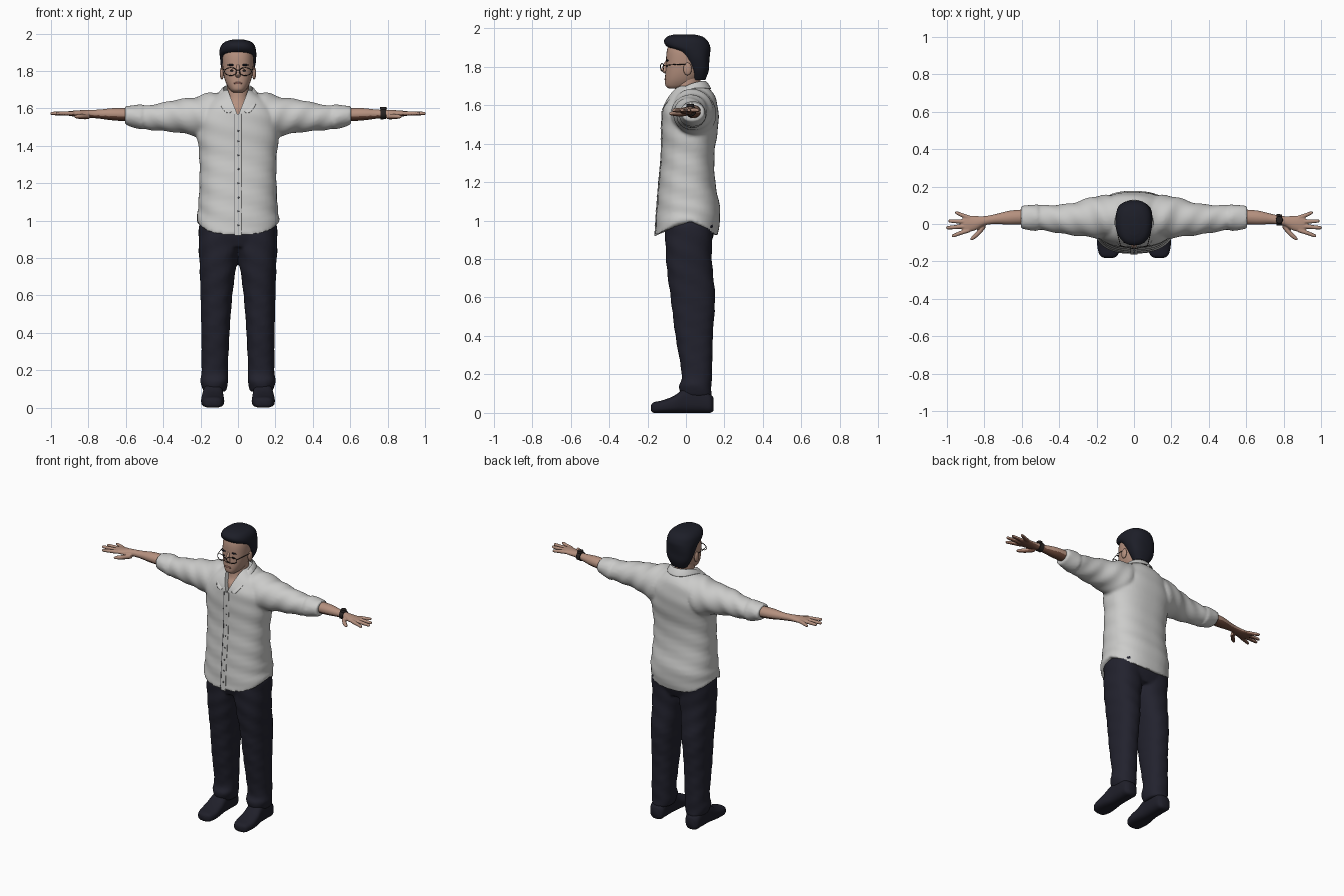
import bpy, bmesh, math
from mathutils import Vector

if "Cube" in bpy.data.objects:
    bpy.data.objects.remove(bpy.data.objects["Cube"])


def material(name, r, g, b):
    m = bpy.data.materials.new(name)
    m.use_nodes = True
    m.diffuse_color = (r, g, b, 1)
    bsdf = m.node_tree.nodes["Principled BSDF"]
    bsdf.inputs["Base Color"].default_value = (r, g, b, 1)
    bsdf.inputs["Roughness"].default_value = 0.8
    return m


SHIRT = material("shirt off white", .6, .6, .59)
SKIN = material("skin", .46, .28, .21)
PALM = material("palm brown", .16, .07, .045)
TROUSER = material("trouser navy", .016, .016, .027)
SHOE = material("shoe dark", .014, .014, .023)
HAIR = material("hair black", .012, .013, .021)
WIRE = material("wire and watch black", .02, .016, .015)
LIP = material("lip", .3, .14, .11)
SEAM = material("seam grey", .12, .12, .13)


def finish(name, bm, mat):
    bmesh.ops.recalc_face_normals(bm, faces=bm.faces)
    me = bpy.data.meshes.new(name)
    bm.to_mesh(me)
    bm.free()
    me.materials.append(mat)
    ob = bpy.data.objects.new(name, me)
    bpy.context.collection.objects.link(ob)
    return ob


def smooth_rings(rings, steps):
    """Catmull-Rom samples through the ring sizes."""
    out = []
    for i in range(len(rings) - 1):
        p = [rings[max(0, min(len(rings) - 1, i + k))] for k in (-1, 0, 1, 2)]
        for j in range(steps):
            u = j / steps
            out.append([.5 * (2 * b + (c - a) * u + (2 * a - 5 * b + 4 * c - d) * u * u
                              + (3 * b - a - 3 * c + d) * u ** 3) for a, b, c, d in zip(*p)])
    return out + [rings[-1]]


def loft(name, rings, mat, axis="z", side=1, power=2.0, wave=0, n=32, steps=5):
    """Rings are (along, a0, a1, b0, b1), or (along, half a, b0, b1)."""
    rings = [r if len(r) == 5 else (r[0], -r[1], r[1], r[2], r[3]) for r in rings]
    bm = bmesh.new()
    loops = []
    for t, a0, a1, b0, b1 in smooth_rings(rings, steps):
        loop = []
        for k in range(n):
            th = math.tau * k / n
            c, s = math.cos(th), math.sin(th)
            f = 1 + wave * math.sin(55 * t + 3 * th)
            a = (a0 + a1) / 2 + f * (a1 - a0) / 2 * math.copysign(abs(c) ** (2 / power), c)
            b = (b0 + b1) / 2 + f * (b1 - b0) / 2 * math.copysign(abs(s) ** (2 / power), s)
            x, y, z = {"z": (a, b, t), "x": (t, a, b), "y": (a, t, b)}[axis]
            loop.append(bm.verts.new((x * side, y, max(z, 0))))
        loops.append(loop)
    for lo, hi in zip(loops, loops[1:]):
        for k in range(n):
            bm.faces.new((lo[k], lo[(k + 1) % n], hi[(k + 1) % n], hi[k]))
    bm.faces.new(loops[0])
    bm.faces.new(loops[-1])
    return finish(name, bm, mat)


def fuse(name, parts, mat, voxel, rounds, cutter=None):
    """Merge overlapping parts into one continuous skin."""
    bm = bmesh.new()
    for p in parts:
        bm.from_mesh(p.data)
        bpy.data.objects.remove(p)
    ob = finish(name, bm, mat)
    rm = ob.modifiers.new("remesh", "REMESH")
    rm.mode, rm.voxel_size = "VOXEL", voxel
    sm = ob.modifiers.new("smooth", "SMOOTH")
    sm.iterations = rounds
    if cutter:
        bo = ob.modifiers.new("cut", "BOOLEAN")
        bo.object, bo.operation, bo.solver = cutter, "DIFFERENCE", "EXACT"
    graph = bpy.context.evaluated_depsgraph_get()
    me = bpy.data.meshes.new_from_object(ob.evaluated_get(graph))
    ob.modifiers.clear()
    ob.data = me
    me.materials.clear()
    me.materials.append(mat)
    for f in me.polygons:
        f.material_index = 0
    if cutter:
        bpy.data.objects.remove(cutter)
    return ob


def ball(name, loc, size, mat):
    bpy.ops.mesh.primitive_uv_sphere_add(segments=20, ring_count=12, location=loc)
    ob = bpy.context.object
    ob.name, ob.scale = name, size
    ob.data.materials.append(mat)
    return ob


def tube(name, pts, r, mat, cyclic=False):
    cu = bpy.data.curves.new(name, "CURVE")
    cu.dimensions, cu.bevel_depth, cu.bevel_resolution = "3D", r, 2
    sp = cu.splines.new("POLY")
    sp.points.add(len(pts) - 1)
    for q, p in zip(sp.points, pts):
        q.co = (*p, 1)
    sp.use_cyclic_u = cyclic
    cu.materials.append(mat)
    ob = bpy.data.objects.new(name, cu)
    bpy.context.collection.objects.link(ob)


# Shirt: body with curved hem, sleeves and rolled cuffs, open neck
TORSO = [(.92, .222, -.16, .165), (1.05, .213, -.152, .178), (1.2, .206, -.14, .152),
         (1.35, .207, -.127, .148), (1.48, .222, -.126, .167), (1.57, .213, -.122, .168),
         (1.63, .17, -.1, .157), (1.67, .115, -.075, .135), (1.7, .075, -.05, .105)]
body = loft("body", TORSO, SHIRT, power=2.4, wave=.012, n=64)
for v in body.data.vertices:
    v.co.z += .075 * (v.co.x / .222) ** 4 * max(0, (1.1 - v.co.z) / .18)
parts = [body]
for s in (1, -1):
    parts.append(loft("sleeve", [
        (.08, -.07, .14, 1.42, 1.69), (.16, -.078, .155, 1.43, 1.682), (.24, -.07, .14, 1.455, 1.658),
        (.33, -.06, .112, 1.472, 1.647), (.42, -.046, .102, 1.48, 1.627), (.5, -.032, .1, 1.49, 1.615),
        (.59, -.02, .09, 1.52, 1.605)], SHIRT, "x", s, wave=.035))
    parts.append(loft("cuff", [(.515, -.037, .106, 1.485, 1.621), (.56, -.033, .102, 1.498, 1.618),
                               (.605, -.026, .096, 1.515, 1.611)], SHIRT, "x", s, wave=.02))
bm = bmesh.new()
tri = [[bm.verts.new((x, y, z)) for x, z in ((0, 1.56), (.075, 1.75), (-.075, 1.75))]
       for y in (-.3, -.02)]
for t in tri:
    bm.faces.new(t)
for k in range(3):
    bm.faces.new((tri[0][k], tri[0][k - 1], tri[1][k - 1], tri[1][k]))
wedge = finish("neck_cutter", bm, SHIRT)
wedge.hide_render = True
fuse("shirt", parts, SHIRT, .009, 4, wedge)

# Front placket, seam and buttons follow the shirt front
front = [(r[0], r[2]) for r in TORSO[:6]]
loft("placket", [(z, -.017, .018, y - .003, y + .006) for z, y in front], SHIRT, power=8)
loft("placket_seam", [(z, -.02, -.015, y - .004, y + .005) for z, y in front], SEAM, power=8)
for z, y in smooth_rings(front[:-1], 2)[1:]:
    ball("button", (.002, y - .003, z), (.005, .003, .005), SEAM)

# Collar
inner = [(0, .108, 1.728), (.06, .085, 1.728), (.082, .02, 1.715), (.066, -.05, 1.67), (.012, -.122, 1.58)]
outer = [(0, .14, 1.68), (.075, .115, 1.685), (.112, .02, 1.693), (.105, -.1, 1.625), (.062, -.133, 1.56)]
bm = bmesh.new()
rows = [[bm.verts.new(p) for p in row] for row in (inner, outer)]
for k in range(4):
    bm.faces.new((rows[0][k], rows[0][k + 1], rows[1][k + 1], rows[1][k]))
collar = finish("collar", bm, SHIRT)
collar.modifiers.new("mirror", "MIRROR").use_clip = True
collar.modifiers.new("thickness", "SOLIDIFY").thickness = .008
collar.modifiers["thickness"].offset = 0
collar.modifiers.new("round", "SUBSURF").levels = 2

# Trousers
parts = [loft("seat", [(.86, .17, -.09, .12), (.93, .2, -.11, .145), (1.02, .195, -.11, .15)], TROUSER, power=2.5)]
for s in (1, -1):
    parts.append(loft("leg", [
        (.085, .065, .185, -.02, .135), (.14, .052, .2, -.037, .132), (.2, .054, .195, -.022, .135),
        (.4, .045, .196, -.055, .14), (.6, .03, .2, -.08, .152), (.75, .01, .205, -.1, .138),
        (.87, -.01, .21, -.107, .135), (.98, -.01, .208, -.11, .15)], TROUSER, "z", s, 2.3, .02))
fuse("trousers", parts, TROUSER, .01, 3)

# Shoes
for s in (1, -1):
    loft("shoe", [(-.182, .115, .155, .012, .04), (-.168, .088, .182, 0, .055), (-.12, .074, .196, 0, .066),
                  (-.06, .076, .195, 0, .09), (0, .08, .187, 0, .13), (.08, .08, .185, 0, .13),
                  (.125, .085, .18, 0, .1), (.142, .105, .16, .01, .08)], SHOE, "y", s, 2.8)

# Forearms, hands and fingers, with darker undersides
FINGERS = [(.034, .957, .06), (.012, .992, .016), (-.011, 1.004, -.02), (-.033, .975, -.063)]
for s, label in ((1, "left"), (-1, "right")):
    parts = [loft("forearm", [
        (.55, .0, .08, 1.53, 1.6), (.66, -.004, .072, 1.535, 1.602), (.74, 0, .053, 1.545, 1.594),
        (.8, -.008, .042, 1.55, 1.592), (.85, -.034, .043, 1.553, 1.59), (.9, -.045, .046, 1.56, 1.586),
        (.915, -.038, .04, 1.565, 1.582)], SKIN, "x", s)]
    for base, tip, y in FINGERS:
        path = [(.88, base, .012), ((.88 + tip) / 2, (base + y) / 2, .0115), (tip - .008, y, .009), (tip, y, .004)]
        parts.append(loft("finger", [(x, c - r, c + r, 1.573 - r, 1.573 + r) for x, c, r in path], SKIN, "x", s))
    thumb = [(.795, -.005, .018), (.83, -.045, .018), (.862, -.073, .013), (.874, -.081, .006)]
    parts.append(loft("thumb", [(x, c - r, c + r, 1.556 - r * .8, 1.556 + r * .8) for x, c, r in thumb], SKIN, "x", s))
    arm = fuse(label + "_forearm_and_hand", parts, SKIN, .0045, 2)
    arm.data.materials.append(PALM)
    for f in arm.data.polygons:
        f.material_index = int(f.normal.z < -.35)

# Watch on the left wrist
loft("watch_strap", [(.762, -.007, .054, 1.541, 1.6), (.79, -.009, .051, 1.543, 1.599)], WIRE, "x")
loft("watch_case", [(1.594, .758, .796, .002, .042), (1.607, .76, .794, .004, .04)], WIRE)

# Neck and head
loft("neck", [(1.5, .09, -.095, .05), (1.6, .08, -.088, .07), (1.65, .062, -.062, .075), (1.76, .057, -.05, .075)], SKIN)
loft("head", [(1.686, .026, -.088, -.035), (1.7, .044, -.106, .03), (1.73, .062, -.109, .06), (1.77, .075, -.107, .085),
              (1.82, .082, -.104, .1), (1.88, .082, -.1, .105), (1.92, .07, -.085, .1), (1.95, .04, -.05, .07)],
     SKIN, power=2.3)
loft("nose", [(1.765, .008, -.112, -.09), (1.778, .016, -.127, -.09), (1.79, .013, -.128, -.09),
              (1.835, .007, -.104, -.09)], SKIN, n=16)
loft("hair", [(1.73, .05, .03, .1), (1.78, .079, .02, .118), (1.83, .092, -.012, .122), (1.875, .097, -.045, .125),
              (1.905, .098, -.1, .125), (1.935, .09, -.113, .113), (1.957, .068, -.095, .085),
              (1.968, .03, -.06, .04)], HAIR, power=2.4, wave=.012)
ball("lips", (0, -.107, 1.735), (.024, .005, .006), LIP)

# Ears, eyes, brows and glasses
for s in (1, -1):
    ball("ear", (s * .086, .008, 1.788), (.011, .022, .033), SKIN)
    ball("eye", (s * .033, -.099, 1.802), (.011, .004, .005), WIRE)
    ball("brow", (s * .036, -.097, 1.832), (.022, .006, .005), HAIR)
    rim = [Vector((s * .039 + .033 * math.cos(a), -.124 + .008 * math.cos(a) * s, 1.797 + .021 * math.sin(a)))
           for a in (math.tau * k / 24 for k in range(24))]
    tube("glasses_rim", rim, .0022, WIRE, True)
    tube("glasses_arm", [(s * .072, -.116, 1.806), (s * .088, -.05, 1.812), (s * .091, .012, 1.81)], .002, WIRE)
tube("glasses_bridge", [(-.008, -.131, 1.803), (0, -.133, 1.806), (.008, -.131, 1.803)], .002, WIRE)

# Smooth shading with crisp edges
bpy.ops.object.select_all(action="DESELECT")
for ob in bpy.context.scene.objects:
    if ob.type == "MESH":
        ob.select_set(True)
        bpy.context.view_layer.objects.active = ob
bpy.ops.object.shade_smooth_by_angle(angle=math.radians(50))
